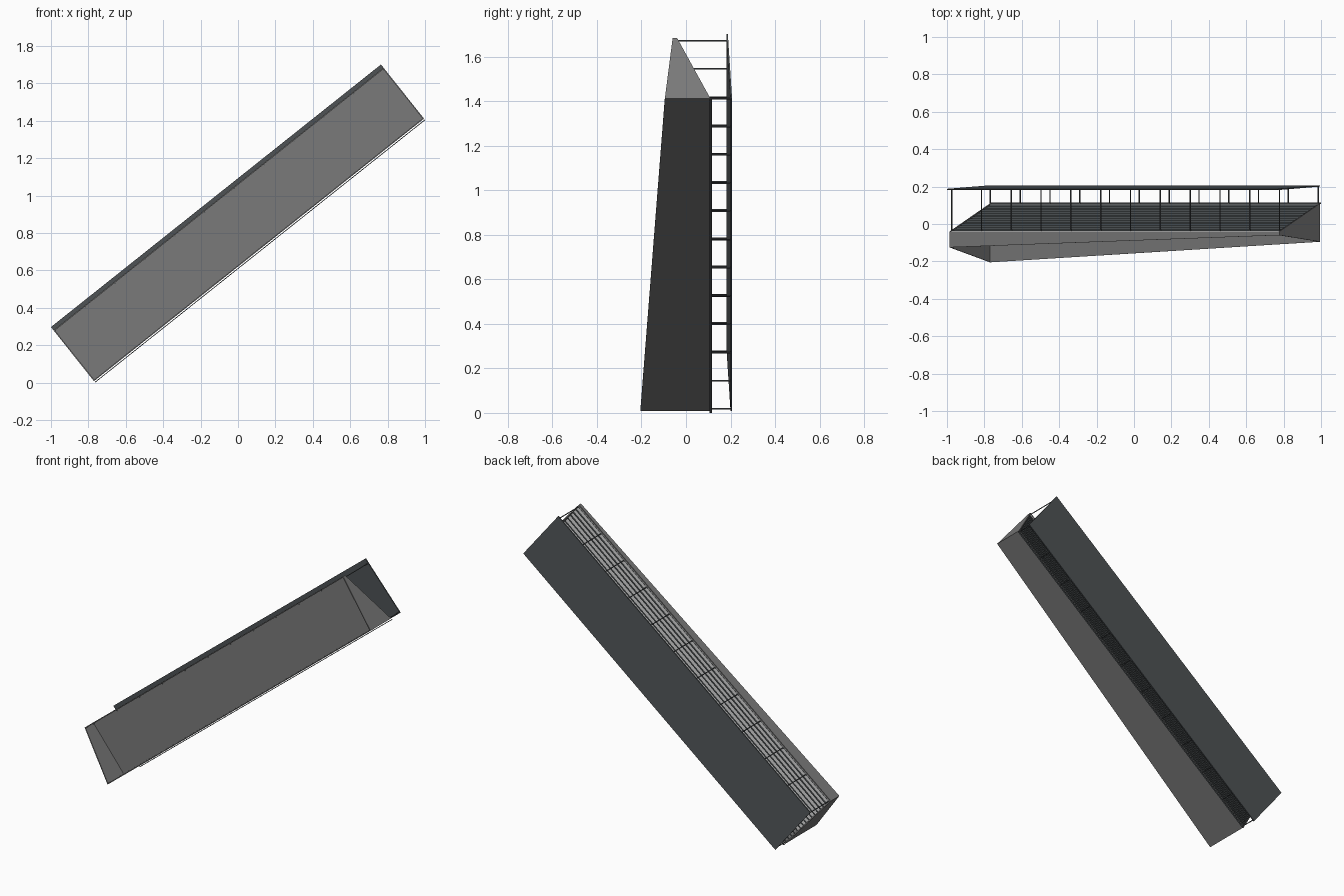
import bpy, bmesh, math
from mathutils import Matrix, Vector

cube = bpy.data.objects.get("Cube")
if cube:
    bpy.data.objects.remove(cube, do_unlink=True)


def material(name, rgb):
    m = bpy.data.materials.new(name)
    m.use_nodes = True
    m.diffuse_color = (*rgb, 1)
    bsdf = next(n for n in m.node_tree.nodes if n.type == 'BSDF_PRINCIPLED')
    bsdf.inputs["Base Color"].default_value = (*rgb, 1)
    return m


grey = material("neutral grey", (0.195, 0.195, 0.195))
slate = material("slate grey", (0.08, 0.09, 0.095))
pale = material("pale grey", (0.7, 0.7, 0.7))

# Sloped frame: local x runs up the incline, local z across it
LENGTH, BODY, PANEL = 2.255, 0.348, 0.37
THIN = 0.006
SLOPE = Matrix.Translation((-0.77, 0, 0.008)) @ Matrix.Rotation(-math.radians(38.5), 4, 'Y')


def prism(bm, low, high, s0, s1):
    """Join two (y, v) outlines placed at s0 and s1 along the incline."""
    a = [bm.verts.new(SLOPE @ Vector((s0, y, v))) for y, v in low]
    b = [bm.verts.new(SLOPE @ Vector((s1, y, v))) for y, v in high]
    bm.faces.new(a)
    bm.faces.new(b[::-1])
    for i in range(len(a)):
        j = (i + 1) % len(a)
        bm.faces.new((a[j], a[i], b[i], b[j]))


def rect(y0, y1, v0, v1):
    return [(y0, v0), (y1, v0), (y1, v1), (y0, v1)]


def build(name, mat, parts):
    bm = bmesh.new()
    for low, high, s0, s1 in parts:
        prism(bm, low, high, s0, s1)
    bmesh.ops.recalc_face_normals(bm, faces=bm.faces)
    mesh = bpy.data.meshes.new(name)
    bm.to_mesh(mesh)
    bm.free()
    mesh.materials.append(mat)
    ob = bpy.data.objects.new(name, mesh)
    bpy.context.collection.objects.link(ob)
    return ob


# Housing outlines at the lower and upper ends
BACK_LOW, BACK_TOP = 0.11, -0.04
low_end = [(-0.205, 0), (BACK_LOW, 0), (BACK_TOP, BODY), (-0.125, BODY)]
high_end = [(-0.095, 0), (BACK_LOW, 0), (BACK_TOP, BODY), (-0.06, BODY)]

# Tapered lips and end caps around the recessed face
build("bottom_lip", grey, [(rect(-0.205, BACK_LOW, 0, THIN),
                            rect(-0.095, BACK_LOW, 0, THIN), 0, LENGTH)])
build("top_lip", grey, [(rect(-0.125, BACK_TOP, BODY - THIN, BODY),
                         rect(-0.06, BACK_TOP, BODY - THIN, BODY), 0, LENGTH)])
build("lower_end_cap", grey, [(low_end, low_end, 0, THIN)])
build("upper_end_cap", grey, [(high_end, high_end, LENGTH - THIN, LENGTH)])

# Recessed face with a pale backing
face = rect(BACK_TOP - THIN, BACK_TOP, THIN, BODY - THIN)
build("recessed_face", grey, [(face, face, THIN, LENGTH - THIN)])
backing = rect(BACK_TOP, BACK_TOP + 0.003, THIN, BODY - THIN)
build("face_backing", pale, [(backing, backing, THIN, LENGTH - THIN)])

# Louvre blades stepping down the sloped back, flush with the end caps
BLADES = 16
DEPTH = (BACK_LOW - BACK_TOP) / BLADES
blades = []
for i in range(BLADES):
    t = (i + 0.5) / BLADES
    y = BACK_LOW + (BACK_TOP - BACK_LOW) * t
    blade = rect(y - DEPTH, y, BODY * t - 0.001, BODY * t + 0.001)
    blades.append((blade, blade, THIN, LENGTH - THIN))
build("louvre_blades", slate, blades)

# Rail hung just below the lower back edge
rail = rect(BACK_LOW - 0.004, BACK_LOW + 0.006, -0.01, -0.006)
build("back_rail", slate, [(rail, rail, 0, LENGTH)])

# Leaning rear panel
panel = [(0.2, 0), (0.207, 0), (0.188, PANEL), (0.181, PANEL)]
build("rear_panel", slate, [(panel, panel, 0, LENGTH)])

# Paired struts between housing and rear panel
STRUTS, BAR = 12, 0.005
struts = []
for i in range(STRUTS):
    s = 0.005 + i * (LENGTH - 0.01 - BAR) / (STRUTS - 1)
    for y0, y1, v in ((BACK_LOW, 0.202, 0.004), (BACK_TOP - 0.01, 0.185, BODY - 0.012)):
        bar = rect(y0, y1, v, v + BAR)
        struts.append((bar, bar, s, s + BAR))
build("struts", slate, struts)
